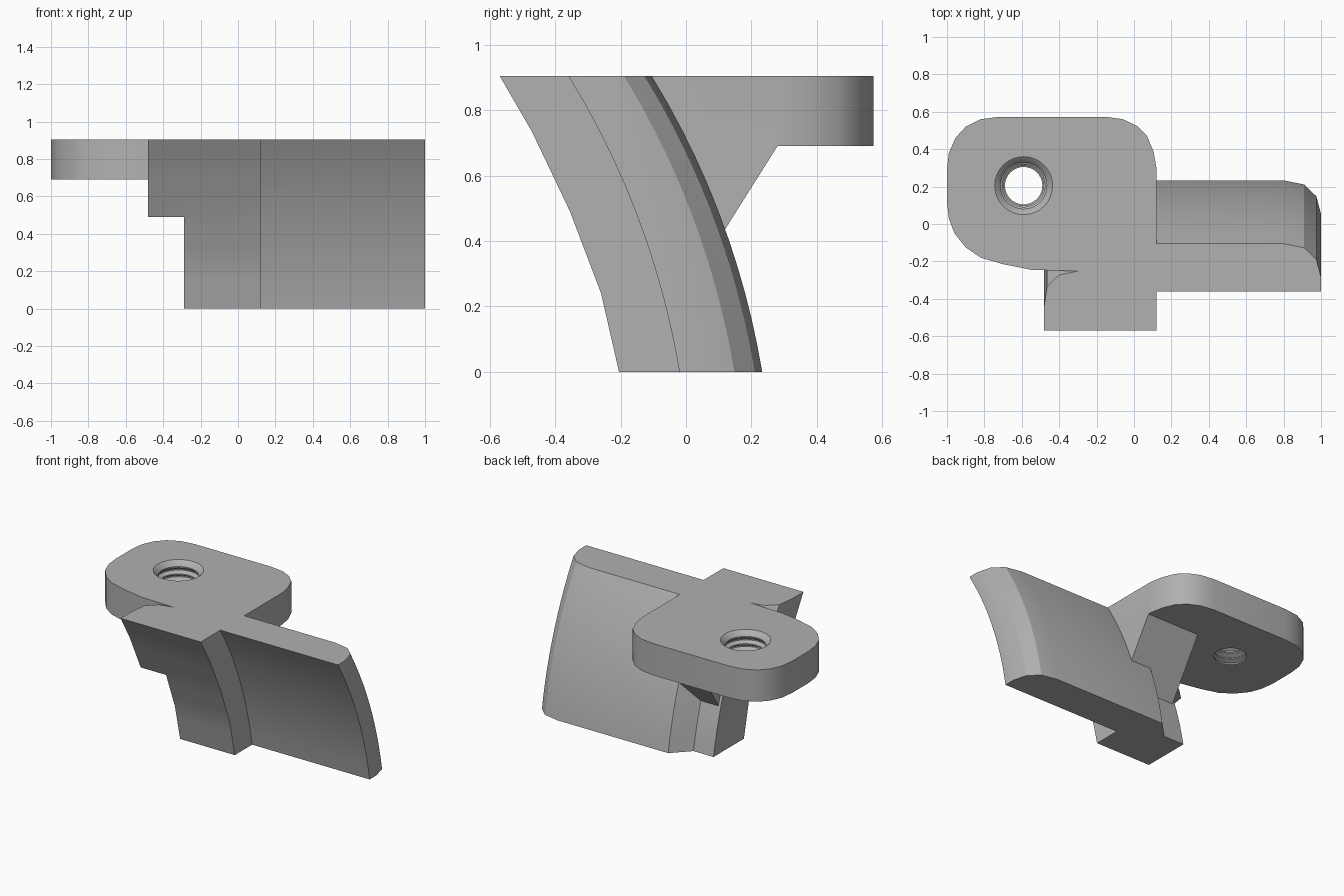
import bpy, bmesh, math

if "Cube" in bpy.data.objects:
    bpy.data.objects.remove(bpy.data.objects["Cube"])

H = 0.905          # total height
PHI0, PHI1 = math.radians(10), math.radians(33)


def arc(z):
    """Forward lean of the curved plate: 0 at the top, 1 at the bottom."""
    s0, s1 = math.sin(PHI0), math.sin(PHI1)
    c = math.sqrt(1 - (s0 + (s1 - s0) * z / H) ** 2)
    return (c - math.cos(PHI1)) / (math.cos(PHI0) - math.cos(PHI1))


def coarse(z):
    """Four-segment version used by the raised front face."""
    pts = [(0, 1), (0.24, 0.85), (0.49, 0.59), (0.735, 0.27), (H, 0)]
    for (z0, t0), (z1, t1) in zip(pts, pts[1:]):
        if z <= z1:
            return t0 + (t1 - t0) * (z - z0) / (z1 - z0)
    return 0


# each guide gives the y position at height z
def F1(z): return -0.57 + 0.365 * coarse(z)
def F2(z): return -0.36 + 0.34 * arc(z)
def B1(z): return -0.105 + 0.338 * arc(z)
def B2(z): return -0.25 + 0.37 * arc(z)


def loft(name, rings):
    """Skin a stack of equal-length rings and cap both ends."""
    bm = bmesh.new()
    rows = [[bm.verts.new(p) for p in r] for r in rings]
    n = len(rows[0])
    for a, b in zip(rows, rows[1:]):
        for i in range(n):
            j = (i + 1) % n
            bm.faces.new((a[i], a[j], b[j], b[i]))
    bm.faces.new(rows[0][::-1])
    bm.faces.new(rows[-1])
    bmesh.ops.recalc_face_normals(bm, faces=bm.faces)
    me = bpy.data.meshes.new(name)
    bm.to_mesh(me)
    bm.free()
    ob = bpy.data.objects.new(name, me)
    bpy.context.collection.objects.link(ob)
    return ob


def swept(name, section, levels):
    return loft(name, [[(x, g(z) + d, z) for x, g, d in section] for z in levels])


def combine(target, other, op):
    m = target.modifiers.new(op, 'BOOLEAN')
    m.operation, m.solver, m.object = op, 'EXACT', other
    bpy.context.view_layer.objects.active = target
    bpy.ops.object.modifier_apply(modifier=m.name)
    bpy.data.objects.remove(other)


levels = [0, 0.08, 0.16, 0.24, 0.32, 0.40, 0.49, 0.57, 0.65, 0.735, 0.82, H]

# curved plate with raised front pad and rounded right end
body = swept("curved_bracket", [
    (-0.29, F1, 0), (0.12, F1, 0), (0.12, F2, 0), (1, F2, 0),
    (1, B1, -0.18), (0.975, B1, -0.085), (0.91, B1, -0.022), (0.8, B1, 0),
    (-0.03, B1, 0), (-0.14, B2, 0), (-0.29, B2, 0)], levels)

# upper left extension with rounded back corner
ext = swept("upper_extension", [
    (-0.48, F1, 0), (-0.29, F1, 0), (-0.29, B2, 0), (-0.40, B2, -0.022),
    (-0.465, B2, -0.085), (-0.48, B2, -0.19)], [z for z in levels if z >= 0.49])

# gusset under the tab
gp = [(0.286, 0.70), (0.0, 0.246), (-0.25, 0.70)]
gusset = loft("gusset", [[(x, y, z) for y, z in gp] for x in (-0.27, 0.12)])

# rounded mounting tab, its front edge buried in the plate
outline = [(0.12, -0.2), (0.12, 0.30), (0.105, 0.385), (0.07, 0.47), (0.015, 0.525),
           (-0.06, 0.56), (-0.15, 0.573), (-0.72, 0.573), (-0.82, 0.56), (-0.90, 0.52),
           (-0.955, 0.46), (-0.99, 0.38), (-1, 0.29), (-1, 0.12), (-0.99, 0.03),
           (-0.96, -0.05), (-0.90, -0.125), (-0.82, -0.18), (-0.70, -0.215),
           (-0.55, -0.245), (-0.3, -0.252), (-0.26, -0.32), (0.08, -0.32)]
tab = loft("mounting_tab", [[(x, y, z) for x, y in outline] for z in (0.69, H)])

for part in (ext, gusset, tab):
    combine(body, part, 'UNION')

# threaded hole: shallow countersink, then ridges narrowing downward
prof = [(0.155, 0.925), (0.155, H), (0.14, 0.893)]
for i, r in enumerate((0.124, 0.114, 0.106, 0.10)):
    z = 0.872 - i * 0.045
    prof += [(r, z), (r, z - 0.008), (0.137, z - 0.022), (0.137, z - 0.03)]
prof += [(0.10, 0.70), (0.10, 0.66)]
N = 32
cutter = loft("hole_cutter", [[(-0.59 + r * math.cos(2 * math.pi * k / N),
                                0.205 + r * math.sin(2 * math.pi * k / N), z)
                               for k in range(N)] for r, z in prof[::-1]])
cutter.hide_render = True
combine(body, cutter, 'DIFFERENCE')

# dark grey finish
mat = bpy.data.materials.new("dark_grey")
mat.diffuse_color = (0.44, 0.44, 0.44, 1)
mat.use_nodes = True
mat.node_tree.nodes["Principled BSDF"].inputs["Base Color"].default_value = mat.diffuse_color
body.data.materials.clear()
body.data.materials.append(mat)
for p in body.data.polygons:
    p.material_index = 0

bpy.ops.object.select_all(action='DESELECT')
body.select_set(True)
bpy.context.view_layer.objects.active = body
bpy.ops.object.shade_smooth_by_angle(angle=math.radians(28))
